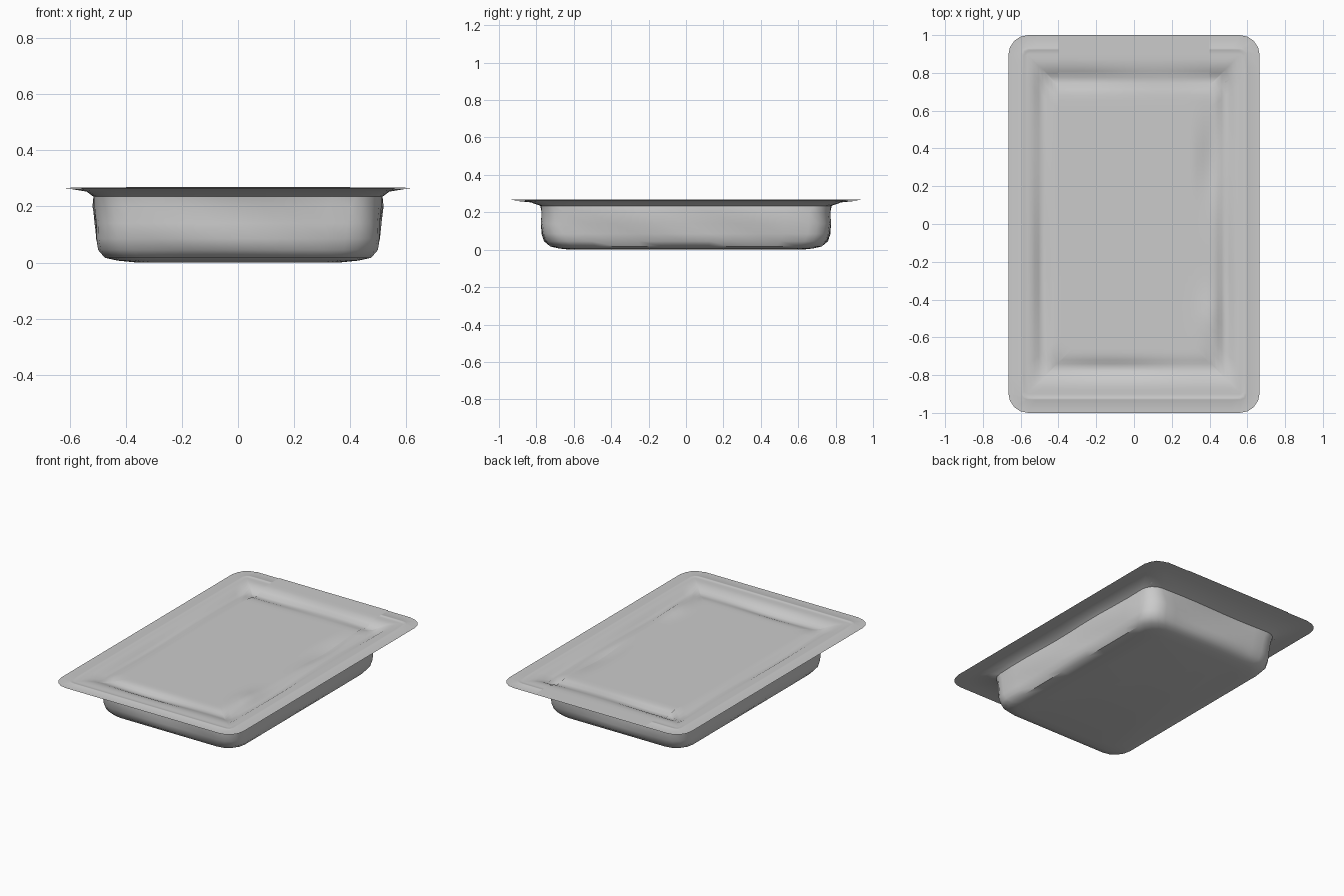
import bpy, bmesh, math
from math import sin, cos, pi, exp

if "Cube" in bpy.data.objects:
    bpy.data.objects.remove(bpy.data.objects["Cube"])


def ring(hx, hy, r, z, seg=4, side=10):
    """Rounded rectangle outline with evenly split straight sides."""
    pts = []
    for k, (sx, sy) in enumerate([(1, 1), (-1, 1), (-1, -1), (1, -1)]):
        cx, cy = sx * (hx - r), sy * (hy - r)
        for i in range(seg + 1):
            a = (k + i / seg) * pi / 2
            pts.append((cx + r * cos(a), cy + r * sin(a), z))
    out, n = [], len(pts)
    for i, p in enumerate(pts):
        out.append(p)
        if i % (seg + 1) == seg:
            q = pts[(i + 1) % n]
            for j in range(1, side):
                t = j / side
                out.append(tuple(p[c] + (q[c] - p[c]) * t for c in range(3)))
    return out


def loft(name, rings, cap=True, angle=40):
    bm = bmesh.new()
    rows = [[bm.verts.new(p) for p in r] for r in rings]
    for a, b in zip(rows, rows[1:]):
        for i in range(len(a)):
            j = (i + 1) % len(a)
            bm.faces.new((a[i], a[j], b[j], b[i]))
    if cap:
        bm.faces.new(rows[-1])
    return finish(name, bm, angle)


def finish(name, bm, angle):
    me = bpy.data.meshes.new(name)
    bm.to_mesh(me)
    bm.free()
    ob = bpy.data.objects.new(name, me)
    bpy.context.collection.objects.link(ob)
    bpy.ops.object.select_all(action='DESELECT')
    bpy.context.view_layer.objects.active = ob
    ob.select_set(True)
    bpy.ops.object.shade_smooth_by_angle(angle=math.radians(angle))
    return ob


def bump(x, y, cx, cy, wx, wy):
    return exp(-((x - cx) / wx) ** 2 - ((y - cy) / wy) ** 2)


def film_height(x, y):
    """Flat rim, sunken groove along the walls, nearly flush centre."""
    d = min(0.56 - abs(x), (0.86 - abs(y)) * 0.8)
    if d <= 0:
        return 0.266
    z = 0.266 - 0.012 * min(1, d / 0.1)
    z -= 0.018 * exp(-((d - 0.075) / 0.035) ** 2) * (1 + 0.3 * sin(7 * x + 5 * y))
    z -= 0.02 * bump(x, y, 0.39, 0.33, 0.04, 0.2)
    z += 0.014 * bump(x, y, 0.4, -0.5, 0.06, 0.12)
    return z


# Tray: flange underside, sloped rim, crumpled wall and flat base
profile = [(0.665, 1.0, 0.105, 0.264), (0.6, 0.93, 0.09, 0.263),
           (0.54, 0.83, 0.09, 0.253), (0.512, 0.775, 0.09, 0.235),
           (0.515, 0.768, 0.11, 0.2), (0.508, 0.772, 0.12, 0.14),
           (0.502, 0.768, 0.12, 0.085), (0.495, 0.755, 0.12, 0.045),
           (0.475, 0.725, 0.12, 0.017), (0.43, 0.68, 0.11, 0.007),
           (0.36, 0.62, 0.1, 0.0)]
tray_rings = []
for k, (hx, hy, r, z) in enumerate(profile):
    pts = ring(hx, hy, r, z, seg=2 if k < 0 else 4)
    if 0.03 < z < 0.24:
        w = 0.008
        pts = [(x * (1 + w * sin(9 * y + 25 * z)),
                y * (1 + w * 0.7 * sin(8 * x + 22 * z + 1)), q) for x, y, q in pts]
    tray_rings.append(pts)
loft("tray", tray_rings)

# Sealed cover film, draped in concentric outlines
film_rings = [ring(0.665, 1.0, 0.105, 0.266, 2, 24)]
for d, z in [(0.065, 0.266), (0.07, 0.268), (0.078, 0.268), (0.083, 0.266)]:
    film_rings.append(ring(0.665 - d, 1.0 - d, 0.03, z, 2, 24))
for i in range(28):
    d = 0.1 + i * 0.02
    film_rings.append([(x, y, film_height(x, y))
                       for x, y, _ in ring(0.665 - d, 1.0 - d, 0.003, 0, 2, 24)])
loft("cover_film", film_rings)

# Label strip from the middle of the film to the back edge
bm = bmesh.new()
bmesh.ops.create_grid(bm, x_segments=24, y_segments=40, size=1)
for v in bm.verts:
    x, y = v.co.x * 0.4, 0.363 + v.co.y * 0.637
    v.co = (x, y, film_height(x, y) + 0.003)
finish("label", bm, 40)
